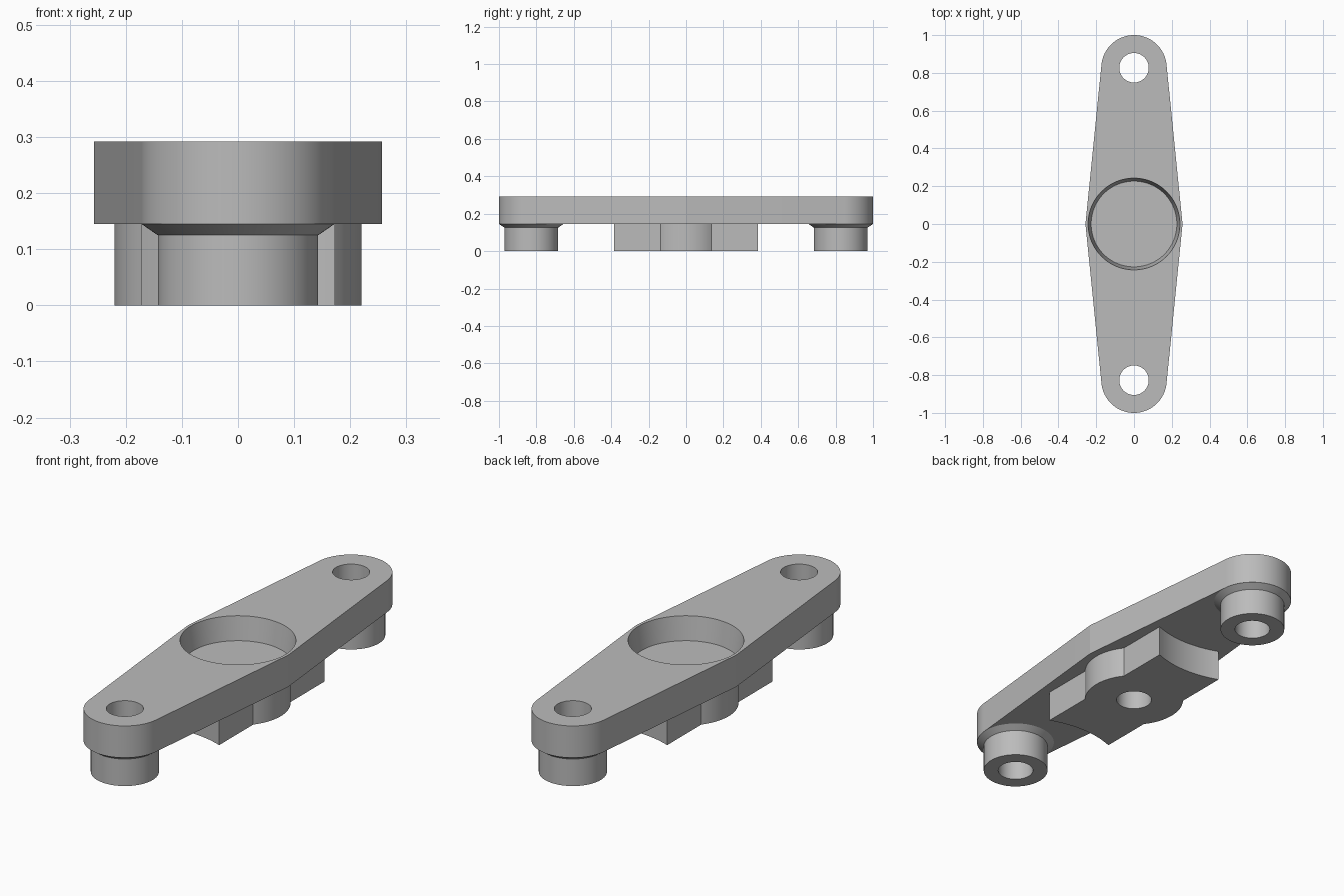
import bpy, bmesh
from math import sin, cos, pi, atan2, acos, asin, hypot, radians

old = bpy.data.objects.get("Cube")
if old:
    bpy.data.objects.remove(old, do_unlink=True)

SEG = 96
TOP, UNDER = 0.292, 0.145       # plate top and underside
END_Y, END_R, WAIST = 0.827, 0.173, 0.257
HOLE_R, BOSS_R = 0.078, 0.143

grey = bpy.data.materials.new("plain grey")
grey.use_nodes = True
colour = (0.5, 0.5, 0.5, 1)
grey.diffuse_color = colour
grey.node_tree.nodes["Principled BSDF"].inputs["Base Color"].default_value = colour


def add_object(name, bm):
    bmesh.ops.recalc_face_normals(bm, faces=bm.faces)
    mesh = bpy.data.meshes.new(name)
    bm.to_mesh(mesh)
    bm.free()
    mesh.materials.append(grey)
    ob = bpy.data.objects.new(name, mesh)
    bpy.context.collection.objects.link(ob)
    return ob


def arc(cx, cy, r, a, b, n):
    return [(cx + r * cos(a + (b - a) * i / n), cy + r * sin(a + (b - a) * i / n))
            for i in range(n + 1)]


def extrude(name, outline, z0, z1):
    bm = bmesh.new()
    face = bm.faces.new([bm.verts.new((x, y, z0)) for x, y in outline])
    ring = bmesh.ops.extrude_face_region(bm, geom=[face])["geom"]
    bmesh.ops.translate(bm, vec=(0, 0, z1 - z0),
                        verts=[v for v in ring if isinstance(v, bmesh.types.BMVert)])
    return add_object(name, bm)


def lathe(name, profile, y=0):
    """Spin a closed (radius, height) profile around a vertical axis."""
    bm = bmesh.new()
    rings = []
    for i in range(SEG):
        a = 2 * pi * i / SEG
        rings.append([bm.verts.new((r * cos(a), y + r * sin(a), z)) for r, z in profile])
    n = len(profile)
    for i in range(SEG):
        p, q = rings[i], rings[(i + 1) % SEG]
        for j in range(n):
            k = (j + 1) % n
            bm.faces.new((p[j], q[j], q[k], p[k]))
    return add_object(name, bm)


def cone(name, r0, r1, z0, z1, y=0):
    bm = bmesh.new()
    bmesh.ops.create_cone(bm, cap_ends=True, segments=SEG, radius1=r0, radius2=r1,
                          depth=z1 - z0)
    bmesh.ops.translate(bm, verts=bm.verts, vec=(0, y, (z0 + z1) / 2))
    return add_object(name, bm)


def cut(target, cutter):
    mod = target.modifiers.new("cut", "BOOLEAN")
    mod.operation, mod.solver, mod.object = "DIFFERENCE", "EXACT", cutter
    bpy.context.view_layer.objects.active = target
    bpy.ops.object.modifier_apply(modifier=mod.name)
    bpy.data.objects.remove(cutter, do_unlink=True)


def half_turn(points):
    return points + [(-x, -y) for x, y in points]


# Diamond plate: round ends joined by tangents to the pointed waist
tangent = atan2(-END_Y, WAIST) + acos(END_R / hypot(WAIST, END_Y))
outline = half_turn([(WAIST, 0)] + arc(0, END_Y, END_R, tangent, pi - tangent, SEG // 2))
plate = extrude("plate", outline, UNDER, TOP)
cut(plate, cone("pocket_cutter", 0.227, 0.259, 0.184, 0.4))
for side in (-1, 1):
    cut(plate, cone("hole_cutter", HOLE_R, HOLE_R, 0, 0.5, side * END_Y))

# Hollow bosses with a flared collar under each end
parts = [plate]
for name, side in (("front_boss", -1), ("back_boss", 1)):
    parts.append(lathe(name, [(HOLE_R, 0), (BOSS_R, 0), (BOSS_R, 0.125),
                              (0.172, UNDER), (HOLE_R, UNDER)], side * END_Y))

# Centre block: round middle, straight arms, ends scooped around the bosses
half, reach, hub = 0.173, 0.385, 0.22
swing = asin(half / hub)
scoop = hypot(half, END_Y - reach)
lean = atan2(reach - END_Y, half)
bulge = pi / 2 - swing
block_outline = half_turn(arc(0, 0, hub, -bulge, bulge, 24)
                          + arc(0, END_Y, scoop, lean, -pi - lean, 16))
block = extrude("centre_block", block_outline, 0, UNDER)
cut(block, cone("blind_hole_cutter", HOLE_R, HOLE_R, -0.1, 0.3))
parts.append(block)

# Smooth round walls, keep edges crisp
bpy.ops.object.select_all(action="DESELECT")
for ob in parts:
    ob.select_set(True)
bpy.context.view_layer.objects.active = plate
bpy.ops.object.shade_smooth_by_angle(angle=radians(8))
